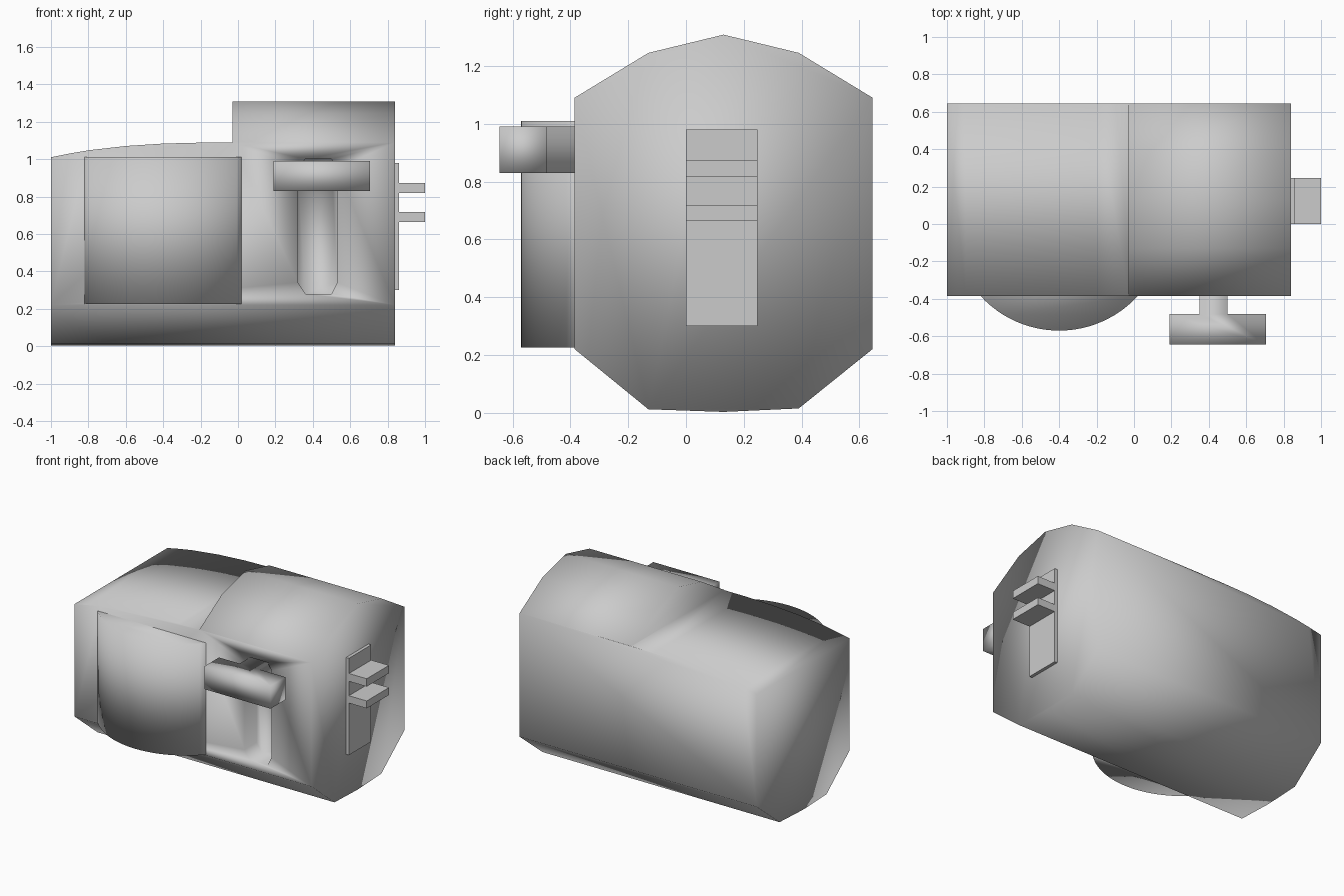
import bpy, bmesh, math
from mathutils import Vector

if "Cube" in bpy.data.objects:
    bpy.data.objects.remove(bpy.data.objects["Cube"])

grey = bpy.data.materials.new("plain_grey")
grey.diffuse_color = (0.6, 0.6, 0.6, 1)
grey.use_nodes = True
grey.node_tree.nodes["Principled BSDF"].inputs["Base Color"].default_value = grey.diffuse_color


def prism(name, outline, axis, lo, hi, smooth=False):
    """Extrude a 2D outline along an axis; the outline uses the other two axes in order."""
    bm = bmesh.new()

    def point(a, b, h):
        return {"x": (h, a, b), "y": (a, h, b), "z": (a, b, h)}[axis]

    face = bm.faces.new([bm.verts.new(point(a, b, lo)) for a, b in outline])
    ext = bmesh.ops.extrude_face_region(bm, geom=[face], use_keep_orig=True)
    moved = [g for g in ext["geom"] if isinstance(g, bmesh.types.BMVert)]
    bmesh.ops.translate(bm, verts=moved, vec=Vector(point(0, 0, hi - lo)))
    bmesh.ops.recalc_face_normals(bm, faces=bm.faces)
    for f in bm.faces:
        f.smooth = smooth
    mesh = bpy.data.meshes.new(name)
    bm.to_mesh(mesh)
    bm.free()
    mesh.materials.append(grey)
    ob = bpy.data.objects.new(name, mesh)
    bpy.context.collection.objects.link(ob)
    return ob


def rect(a0, a1, b0, b1):
    return [(a0, b0), (a1, b0), (a1, b1), (a0, b1)]


def cut(target, cutter):
    mod = target.modifiers.new("cut", "BOOLEAN")
    mod.operation = "DIFFERENCE"
    mod.solver = "EXACT"
    mod.object = cutter
    bpy.context.view_layer.objects.active = target
    bpy.ops.object.modifier_apply(modifier=mod.name)
    bpy.data.objects.remove(cutter)


# Main body: ten-sided section running sideways
section = [(-.385, .22), (-.13, .012), (.13, .003), (.39, .015), (.645, .22),
           (.645, 1.09), (.39, 1.245), (.13, 1.308), (-.13, 1.245), (-.385, 1.09)]
body = prism("body", section, "x", -1, .84, True)

# Lowered, gently arched top on the left
top = [(-1.2, .975), (-1, 1.01), (-.9, 1.03), (-.8, 1.047), (-.6, 1.07), (-.4, 1.083),
       (-.2, 1.088), (-.03, 1.088), (-.03, 1.5), (-1.2, 1.5)]
cut(body, prism("top_cutter", top, "y", -1, 1))

# Upright slot in the front
slot = [(.36, .28), (.50, .28), (.53, .34), (.53, .95),
        (.50, 1.0), (.36, 1.0), (.32, .95), (.32, .34)]
cut(body, prism("slot_cutter", slot, "y", -.6, -.25))
for p in body.data.polygons:
    p.use_smooth = True

# Curved bulge on the front left
radius, half = .57, math.asin(.42 / .57)
steps = 24
arc = []
for i in range(steps + 1):
    a = -half + 2 * half * i / steps
    arc.append((-.40 + radius * math.sin(a), -radius * math.cos(a)))
bulge = [(-.82, -.37)] + arc + [(.02, -.37)]
prism("front_bulge", bulge, "z", .225, 1.01, True)

# T-shaped lever: crossbar and neck reaching into the slot
lever = [(.19, -.645), (.705, -.645), (.705, -.482), (.50, -.482),
         (.50, -.24), (.35, -.24), (.35, -.482), (.19, -.482)]
prism("lever", lever, "z", .83, .99, True)

# Side plate with two prongs
prism("side_plate", rect(0, .247, .30, .98), "x", .83, .862)
for i, (z0, z1) in enumerate([(.665, .717), (.818, .873)]):
    prism(f"prong_{i + 1}", rect(0, .247, z0, z1), "x", .85, 1.0)
